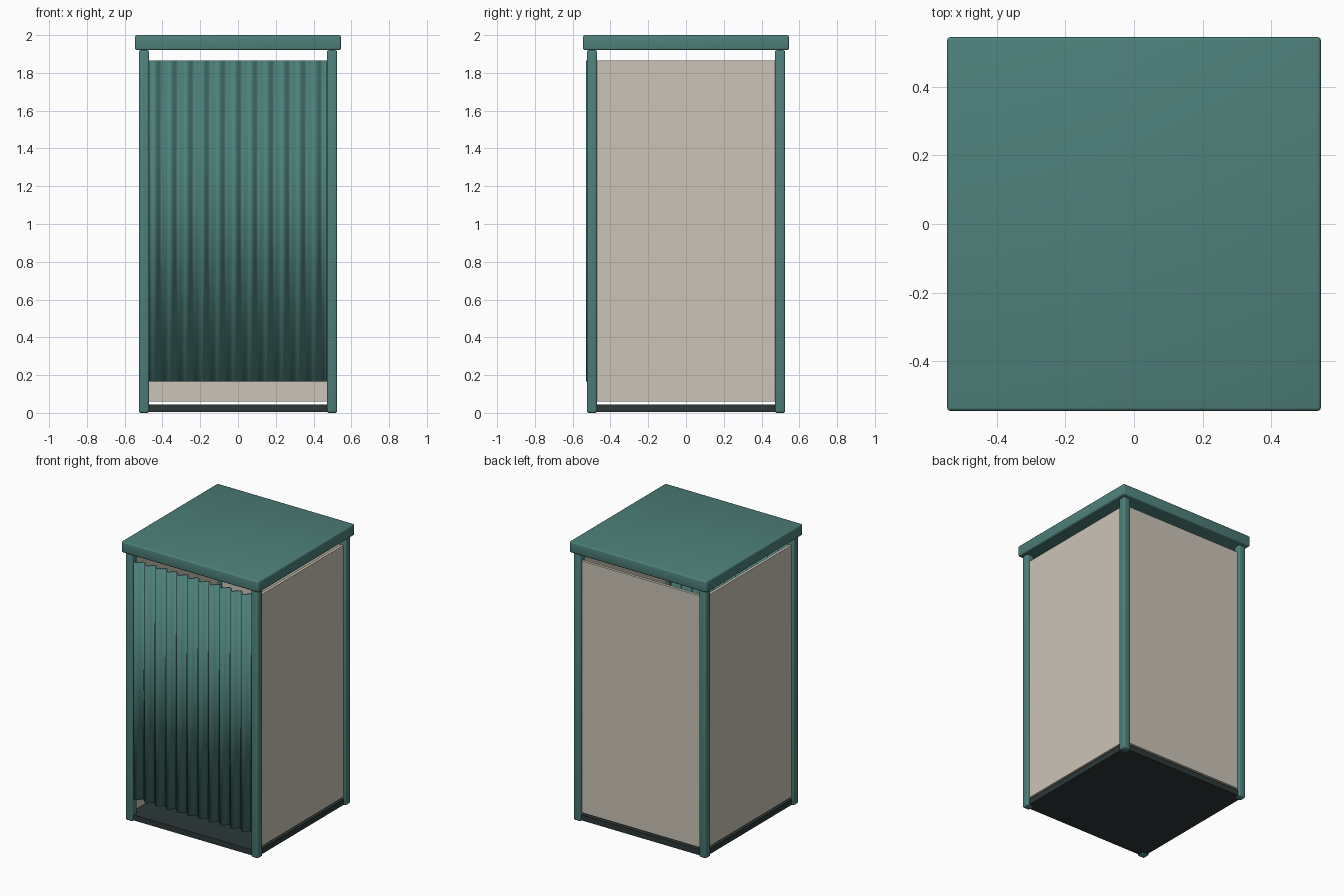
import bpy, bmesh, math

if "Cube" in bpy.data.objects:
    bpy.data.objects.remove(bpy.data.objects["Cube"])


def material(name, rgb):
    m = bpy.data.materials.new(name)
    m.diffuse_color = (*rgb, 1)
    m.use_nodes = True
    m.node_tree.nodes["Principled BSDF"].inputs["Base Color"].default_value = m.diffuse_color
    return m


TEAL = material("teal", (0.076, 0.216, 0.195))
BEIGE = material("beige", (0.60, 0.55, 0.475))
DARK = material("dark_grey", (0.026, 0.040, 0.039))


def finish(name, bm, mat):
    mesh = bpy.data.meshes.new(name)
    bmesh.ops.recalc_face_normals(bm, faces=bm.faces)
    bm.to_mesh(mesh)
    bm.free()
    mesh.materials.append(mat)
    ob = bpy.data.objects.new(name, mesh)
    bpy.context.collection.objects.link(ob)
    return ob


def smooth(ob, angle=40):
    bpy.ops.object.select_all(action='DESELECT')
    ob.select_set(True)
    bpy.context.view_layer.objects.active = ob
    bpy.ops.object.shade_smooth_by_angle(angle=math.radians(angle))


def box(name, x, y, z, mat, bevel=0.0):
    """Box from (min, max) ranges, with optional rounded edges."""
    bm = bmesh.new()
    bmesh.ops.create_cube(bm, size=1)
    for v in bm.verts:
        v.co = [r[0] + (c + 0.5) * (r[1] - r[0]) for c, r in zip(v.co, (x, y, z))]
    if bevel:
        bmesh.ops.bevel(bm, geom=bm.edges[:], offset=bevel, segments=3,
                        profile=0.5, affect='EDGES')
    ob = finish(name, bm, mat)
    if bevel:
        smooth(ob)
    return ob


IN, OUT = 0.47, 0.525      # inner and outer faces of the posts

# Floor slab and flat roof
box("floor", (-0.51, 0.51), (-0.51, 0.51), (0.005, 0.045), DARK)
box("roof", (-0.545, 0.545), (-0.545, 0.545), (1.92, 2.0), TEAL, 0.01)

# Four corner posts
for sx, xn in ((-1, "left"), (1, "right")):
    for sy, yn in ((-1, "front"), (1, "back")):
        box(f"{yn}_{xn}_post", sorted((sx * IN, sx * OUT)),
            sorted((sy * IN, sy * OUT)), (0, 1.92), TEAL, 0.01)

# Three wall panels
PZ = (0.06, 1.865)
SPAN = (-IN, IN)
box("left_panel", (-0.508, -0.488), SPAN, PZ, BEIGE)
box("right_panel", (0.488, 0.508), SPAN, PZ, BEIGE)
box("back_panel", SPAN, (0.488, 0.508), PZ, BEIGE)

# Pleated front curtain: a sine wave profile pulled up and thickened
FOLDS, STEPS, HALF = 11, 12, 0.468
bm = bmesh.new()
rows = []
for i in range(FOLDS * STEPS + 1):
    x = -HALF + 2 * HALF * i / (FOLDS * STEPS)
    y = -0.505 - 0.018 * math.sin(2 * math.pi * i / STEPS)
    rows.append([bm.verts.new((x, y, z)) for z in (0.165, 1.865)])
for a, b in zip(rows, rows[1:]):
    bm.faces.new((a[0], b[0], b[1], a[1]))
curtain = finish("curtain", bm, TEAL)
smooth(curtain)
thick = curtain.modifiers.new("thickness", 'SOLIDIFY')
thick.thickness = 0.012
thick.offset = 0
